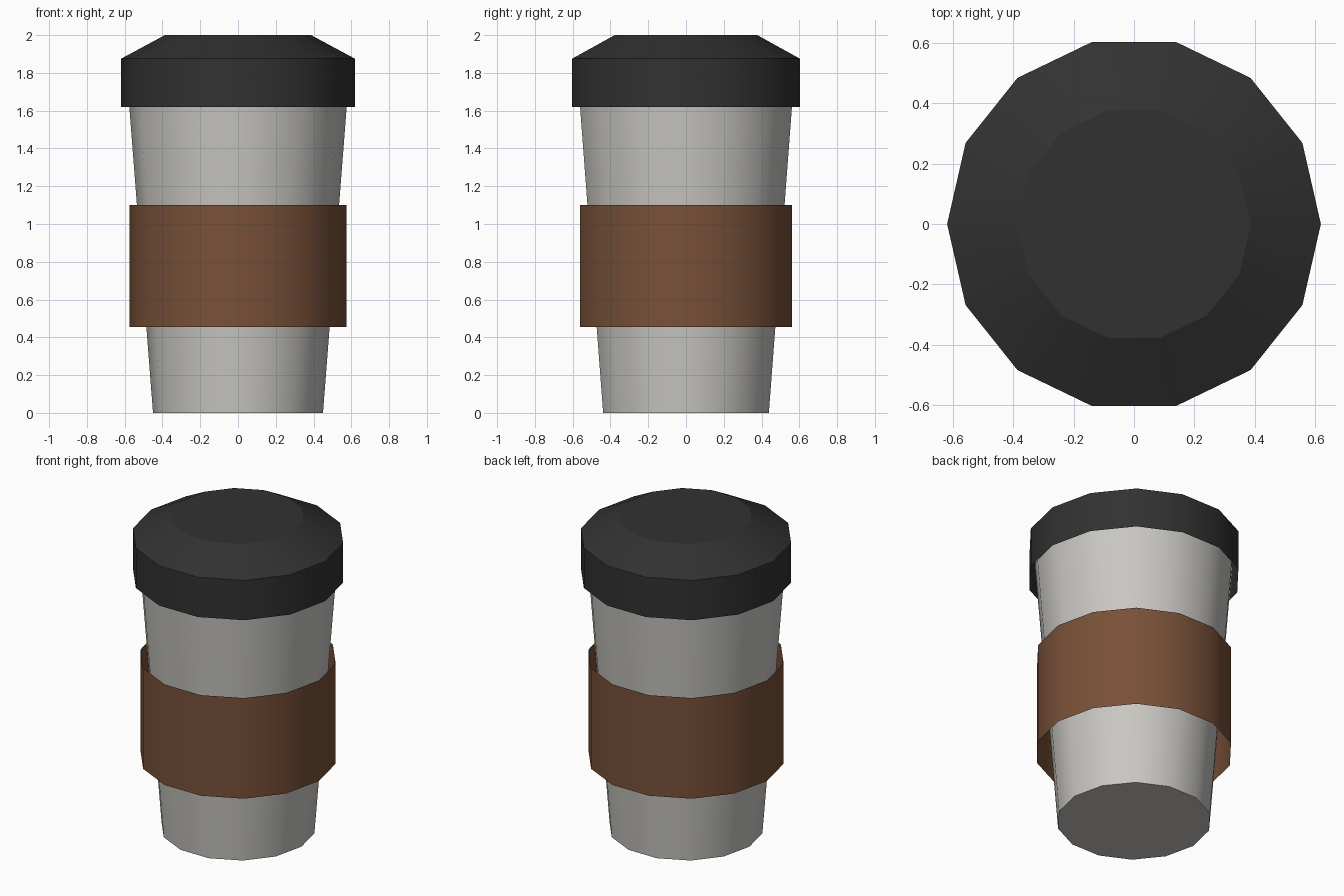
import bpy
import bmesh
import math

if "Cube" in bpy.data.objects:
    bpy.data.objects.remove(bpy.data.objects["Cube"])

SIDES = 14


def material(name, colour):
    mat = bpy.data.materials.new(name)
    mat.diffuse_color = (*colour, 1.0)
    mat.use_nodes = True
    mat.node_tree.nodes["Principled BSDF"].inputs["Base Color"].default_value = mat.diffuse_color
    return mat


def lathe(name, profile, mat, cap_bottom=False, cap_top=False):
    """Revolve (radius, height) points; rings stay sharp, sides are smooth."""
    bm = bmesh.new()
    rings = []
    for r, z in profile:
        rings.append([bm.verts.new((r * math.cos(math.tau * i / SIDES),
                                    r * math.sin(math.tau * i / SIDES), z))
                      for i in range(SIDES)])
    for low, high in zip(rings, rings[1:]):
        for i in range(SIDES):
            j = (i + 1) % SIDES
            bm.faces.new((low[i], low[j], high[j], high[i])).smooth = True
    if cap_bottom:
        bm.faces.new(rings[0][::-1])
    if cap_top:
        bm.faces.new(rings[-1])
    for edge in bm.edges:
        a, b = edge.verts
        edge.smooth = abs(a.co.z - b.co.z) > 1e-4
    mesh = bpy.data.meshes.new(name)
    bm.to_mesh(mesh)
    bm.free()
    mesh.materials.append(mat)
    obj = bpy.data.objects.new(name, mesh)
    bpy.context.collection.objects.link(obj)
    return obj


pale_grey = material("pale grey", (0.58, 0.57, 0.54))
brown = material("brown", (0.19, 0.081, 0.040))
black = material("black", (0.031, 0.031, 0.031))

# Tapered cup, tucked up inside the lid
lathe("cup", [(0.45, 0.0), (0.587, 1.77)], pale_grey, cap_bottom=True, cap_top=True)

# Straight open sleeve around the middle
lathe("sleeve", [(0.575, 0.455), (0.575, 1.10)], brown)

# Lid: open underneath, upright wall, sloped shoulder, flat top
lathe("lid", [(0.619, 1.62), (0.619, 1.875), (0.387, 2.0)], black, cap_top=True)
